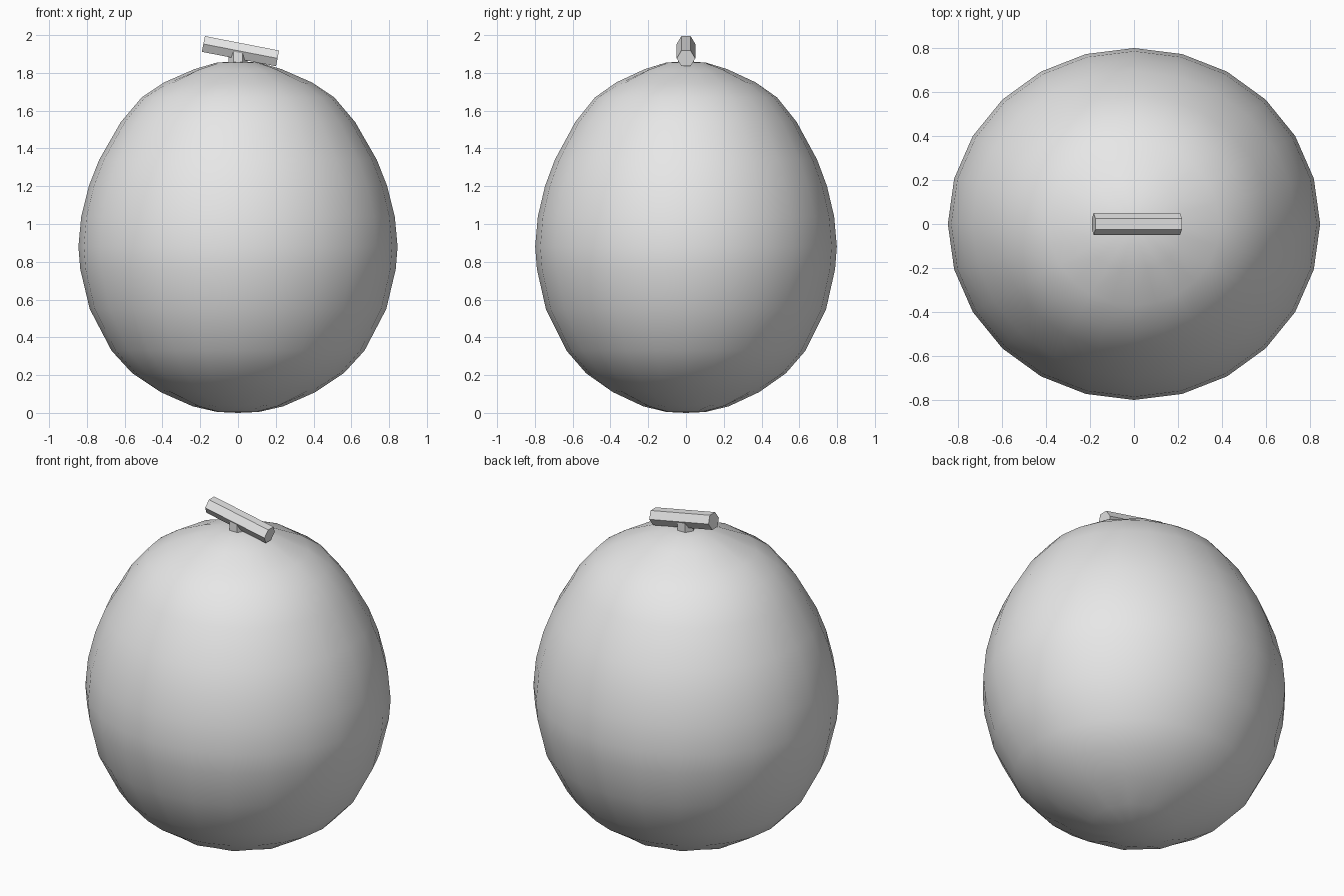
import bpy, bmesh
from math import sin, cos, pi, radians
from mathutils import Matrix

cube = bpy.data.objects.get("Cube")
if cube:
    bpy.data.objects.remove(cube)

grey = bpy.data.materials.new("plain grey")
grey.use_nodes = True
GREY = (0.8, 0.8, 0.8, 1)
grey.diffuse_color = GREY
grey.node_tree.nodes["Principled BSDF"].inputs["Base Color"].default_value = GREY


def finish(name, bm, smooth):
    bmesh.ops.recalc_face_normals(bm, faces=bm.faces)
    for f in bm.faces:
        f.smooth = smooth
    me = bpy.data.meshes.new(name)
    bm.to_mesh(me)
    bm.free()
    me.materials.append(grey)
    ob = bpy.data.objects.new(name, me)
    bpy.context.collection.objects.link(ob)
    return ob


def hex_rod(name, radius, length, matrix):
    bm = bmesh.new()
    bmesh.ops.create_cone(bm, cap_ends=True, segments=6, radius1=radius,
                          radius2=radius, depth=length, matrix=matrix)
    return finish(name, bm, False)


# Fruit body: lathed (radius, height) profile, slightly flattened front to back
PROFILE = [(0.11, 0.005), (0.24, 0.035), (0.41, 0.11), (0.56, 0.21),
           (0.67, 0.33), (0.785, 0.55), (0.835, 0.76), (0.845, 0.88),
           (0.83, 1.04), (0.79, 1.2), (0.735, 1.34), (0.62, 1.54),
           (0.51, 1.67), (0.39, 1.75), (0.23, 1.82), (0.11, 1.855)]
SEGMENTS = 24
FLATTEN = 0.945
bm = bmesh.new()
rings = []
for r, z in PROFILE:
    ring = []
    for i in range(SEGMENTS):
        a = 2 * pi * i / SEGMENTS
        # Faint pleats gathered towards both poles
        pleat = 0.008 * (i % 2) * (0.2 < r < 0.45)
        dz = pleat if z < 0.9 else -pleat
        ring.append(bm.verts.new((r * cos(a), r * sin(a) * FLATTEN, z + dz)))
    rings.append(ring)
for low, high in zip(rings, rings[1:]):
    for i in range(SEGMENTS):
        j = (i + 1) % SEGMENTS
        bm.faces.new((low[i], low[j], high[j], high[i]))
for ring, z in ((rings[0], 0), (rings[-1], 1.86)):
    pole = bm.verts.new((0, 0, z))
    for i in range(SEGMENTS):
        bm.faces.new((ring[i], ring[(i + 1) % SEGMENTS], pole))
finish("fruit_body", bm, True)

# Short stalk with a tilted vine piece across it
hex_rod("stalk", 0.05, 0.08,
        Matrix.Translation((0, 0, 1.87)) @ Matrix.Rotation(pi / 2, 4, "Z"))
hex_rod("vine_piece", 0.049, 0.4,
        Matrix.Translation((0.013, 0, 1.915)) @ Matrix.Rotation(radians(90 + 11), 4, "Y"))
